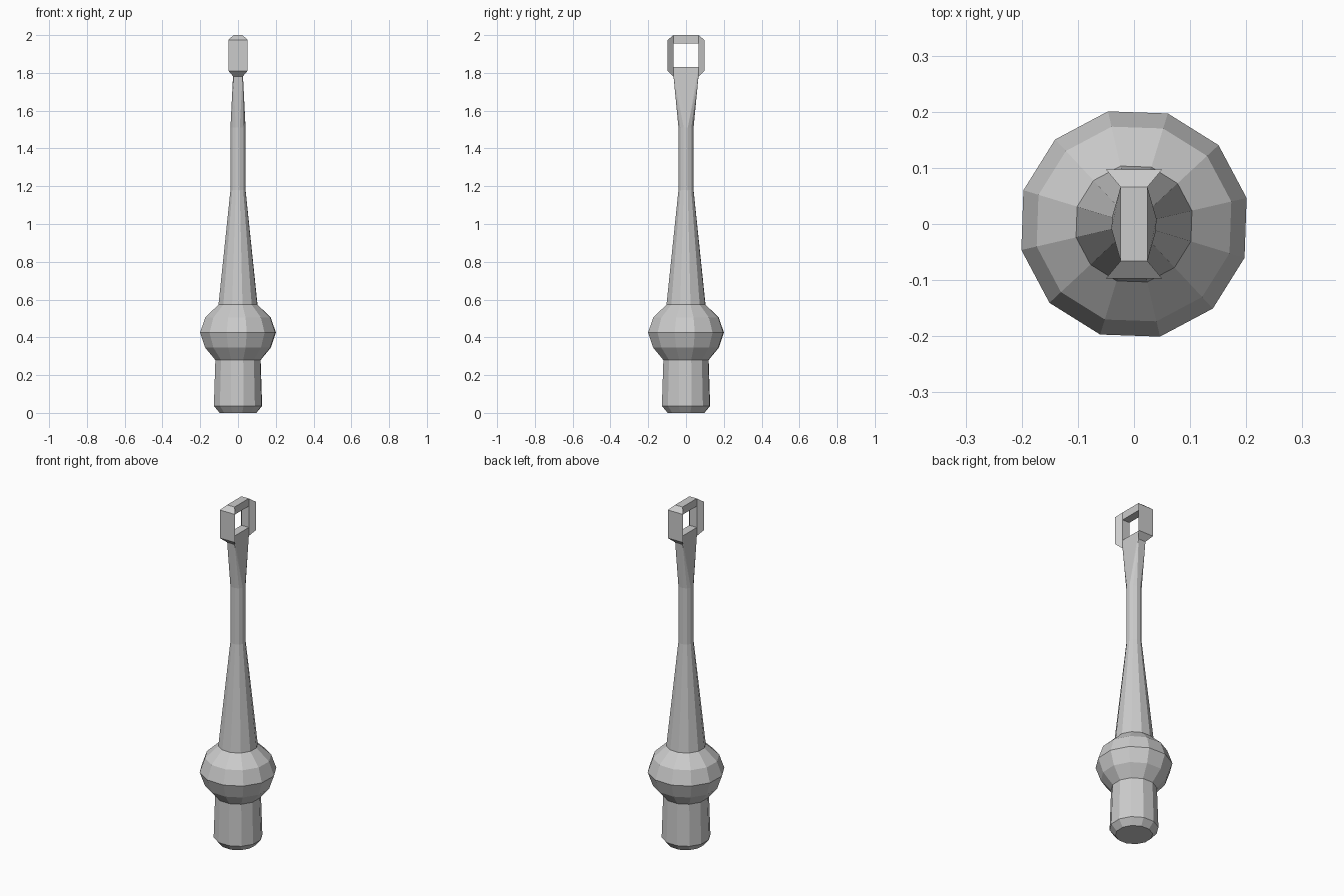
import bpy, bmesh, math

cube = bpy.data.objects.get("Cube")
if cube:
    bpy.data.objects.remove(cube, do_unlink=True)

SIDES = 12
TURN = math.radians(13)

grey = bpy.data.materials.new("plain_grey")
grey.use_nodes = True
GREY = (0.6, 0.6, 0.6, 1)
grey.diffuse_color = GREY
grey.node_tree.nodes["Principled BSDF"].inputs["Base Color"].default_value = GREY


def finish(name, bm):
    bmesh.ops.recalc_face_normals(bm, faces=bm.faces)
    mesh = bpy.data.meshes.new(name)
    bm.to_mesh(mesh)
    bm.free()
    mesh.materials.append(grey)
    obj = bpy.data.objects.new(name, mesh)
    bpy.context.collection.objects.link(obj)
    return obj


def ring(r, z):
    return [(r * math.cos(TURN + math.tau * i / SIDES),
             r * math.sin(TURN + math.tau * i / SIDES), z) for i in range(SIDES)]


def rect(x, y, z):
    return [(-x, -y, z), (x, -y, z), (x, y, z), (-x, y, z)]


def lathe(name, profile):
    """Faceted solid of revolution from (radius, height) pairs."""
    bm = bmesh.new()
    loops = [[bm.verts.new(p) for p in ring(r, z)] for r, z in profile]
    for a, b in zip(loops, loops[1:]):
        for i in range(SIDES):
            j = (i + 1) % SIDES
            bm.faces.new((a[i], a[j], b[j], b[i]))
    bm.faces.new(loops[0])
    bm.faces.new(loops[-1])
    return finish(name, bm)


def hull(name, points):
    """Convex solid around the points, with flat areas merged."""
    bm = bmesh.new()
    for p in points:
        bm.verts.new(p)
    bmesh.ops.convex_hull(bm, input=bm.verts)
    bmesh.ops.dissolve_limit(bm, angle_limit=0.01, verts=bm.verts, edges=bm.edges)
    return finish(name, bm)


# Turned body: plug, bulb, tapered shaft
lathe("base_plug", [(0.1, 0), (0.131, 0.037), (0.123, 0.28)])
lathe("round_bulb", [(0.123, 0.28), (0.178, 0.345), (0.206, 0.425),
                     (0.178, 0.505), (0.106, 0.573)])
lathe("tapered_shaft", [(0.106, 0.573), (0.041, 1.18), (0.041, 1.51)])

# Neck flattening from the round shaft to the eye
IN_X, IN_Y = 0.024, 0.066
hull("flat_neck", ring(0.041, 1.51) + rect(IN_X, IN_Y, 1.78) + rect(IN_X, IN_Y, 1.83))

# Rectangular eye: top bar and two flared cheeks
hull("eye_top_bar", rect(IN_X, IN_Y, 1.955) + rect(IN_X, IN_Y, 2.0))
for side, name in ((-1, "eye_front_cheek"), (1, "eye_back_cheek")):
    inner = [(x, side * IN_Y, z) for x in (-IN_X, IN_X) for z in (1.78, 2.0)]
    outer = [(x, side * 0.097, z) for x in (-0.05, 0.05) for z in (1.81, 1.975)]
    hull(name, inner + outer)
